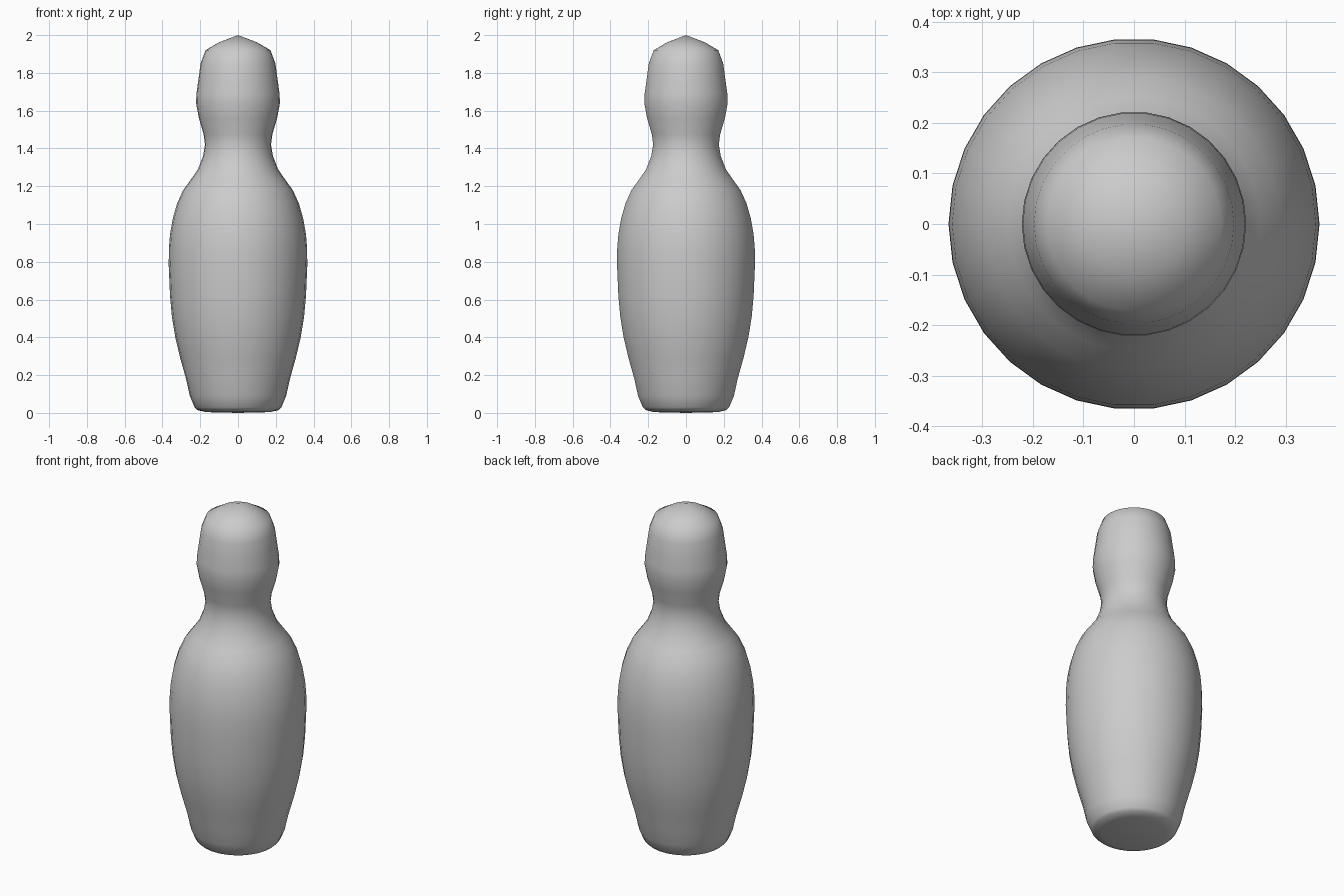
import bpy
import bmesh
from math import tau
from mathutils import Matrix, Vector

if "Cube" in bpy.data.objects:
    bpy.data.objects.remove(bpy.data.objects["Cube"])

SIDES = 30

# Half profile (radius, height) from base centre to crown
profile = [
    (0, 0.005), (0.17, 0.005), (0.215, 0.015), (0.23, 0.03), (0.255, 0.09),
    (0.275, 0.18), (0.306, 0.29), (0.332, 0.40), (0.35, 0.51), (0.36, 0.62),
    (0.367, 0.78), (0.366, 0.87), (0.360, 0.945), (0.345, 1.03), (0.322, 1.11),
    (0.29, 1.18), (0.25, 1.235), (0.212, 1.29), (0.185, 1.36), (0.175, 1.42),
    (0.182, 1.475), (0.207, 1.56), (0.222, 1.64), (0.220, 1.69), (0.209, 1.77),
    (0.198, 1.85), (0.172, 1.92), (0.10, 1.962), (0, 2.0),
]
profile[0] = (0, 0)
profile[1] = (0.17, 0.004)

# Pin body: lathe the profile around z
bm = bmesh.new()
verts = [bm.verts.new((r, 0, z)) for r, z in profile]
edges = [bm.edges.new(pair) for pair in zip(verts, verts[1:])]
bmesh.ops.spin(bm, geom=verts + edges, cent=(0, 0, 0), axis=(0, 0, 1),
               angle=tau, steps=SIDES, use_merge=True)
bmesh.ops.remove_doubles(bm, verts=bm.verts, dist=0.0005)
bmesh.ops.recalc_face_normals(bm, faces=bm.faces)
for face in bm.faces:
    face.smooth = True

mesh = bpy.data.meshes.new("pin_body")
bm.to_mesh(mesh)
bm.free()
pin = bpy.data.objects.new("pin_body", mesh)
bpy.context.collection.objects.link(pin)
